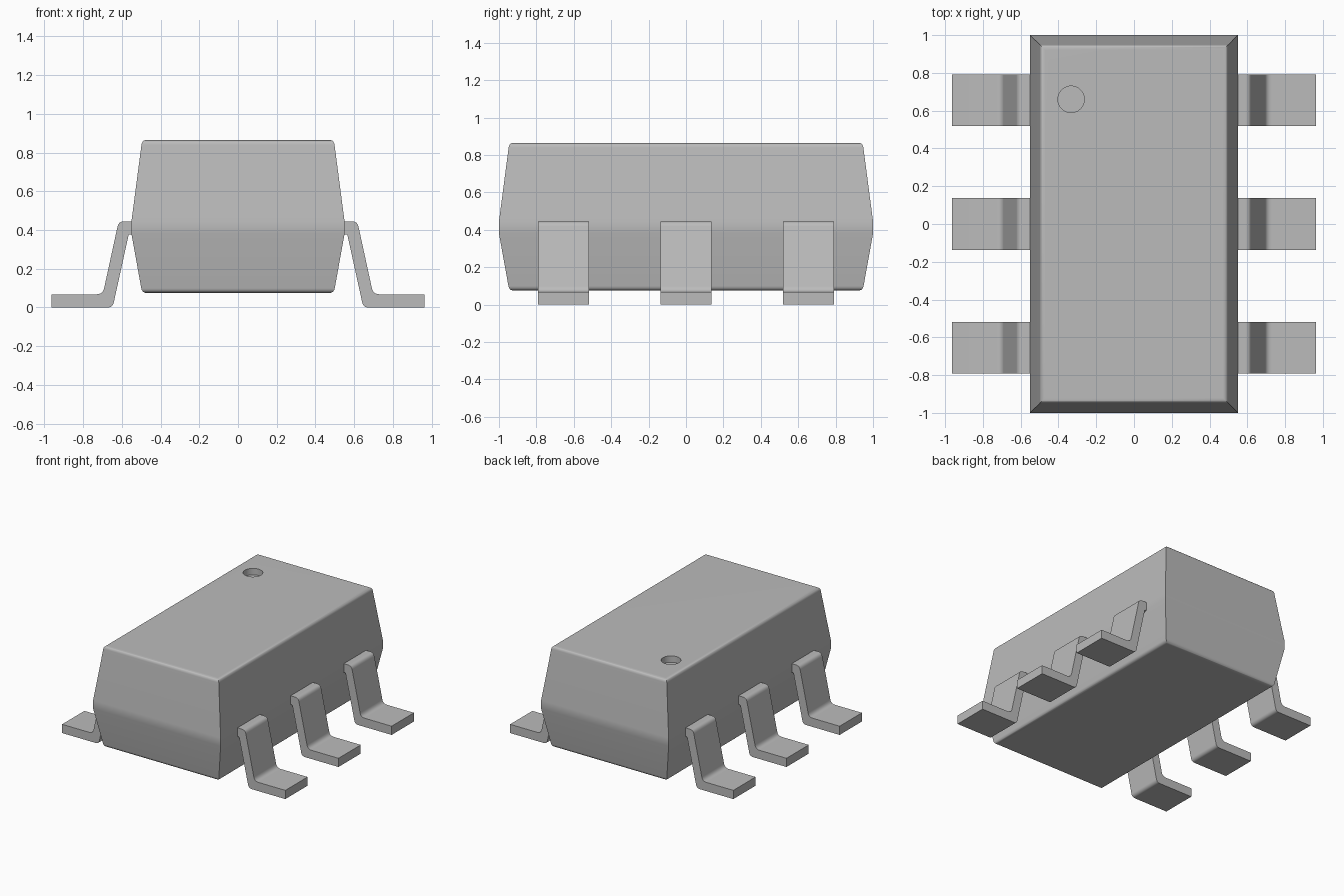
import bpy
import bmesh
from math import radians
from mathutils import Vector

cube = bpy.data.objects.get("Cube")
if cube:
    bpy.data.objects.remove(cube, do_unlink=True)

grey = bpy.data.materials.new("plain grey")
grey.use_nodes = True
colour = (0.5, 0.5, 0.5, 1)
grey.diffuse_color = colour
grey.node_tree.nodes["Principled BSDF"].inputs["Base Color"].default_value = colour


def rounded(corners, segments=5):
    """Turn (x, z, cut) corners into a path; cut is how far each corner is rounded back."""
    path = []
    for i, (x, z, cut) in enumerate(corners):
        here = Vector((x, z))
        if not cut:
            path.append(here)
            continue
        before = Vector(corners[i - 1][:2])
        after = Vector(corners[(i + 1) % len(corners)][:2])
        start = here + (before - here).normalized() * cut
        end = here + (after - here).normalized() * cut
        for k in range(segments + 1):
            t = k / segments
            path.append(start * (1 - t) ** 2 + here * 2 * t * (1 - t) + end * t ** 2)
    return path


def add_object(name, bm):
    bmesh.ops.recalc_face_normals(bm, faces=bm.faces)
    mesh = bpy.data.meshes.new(name)
    bm.to_mesh(mesh)
    bm.free()
    obj = bpy.data.objects.new(name, mesh)
    bpy.context.collection.objects.link(obj)
    mesh.materials.append(grey)
    return obj


def activate(obj):
    bpy.ops.object.select_all(action="DESELECT")
    obj.select_set(True)
    bpy.context.view_layer.objects.active = obj


def finish(obj):
    activate(obj)
    bpy.ops.object.shade_smooth_by_angle(angle=radians(32))
    mod = obj.modifiers.new("clean shading", "WEIGHTED_NORMAL")
    mod.keep_sharp = True


def bridge(bm, ring_a, ring_b):
    n = len(ring_a)
    for i in range(n):
        j = (i + 1) % n
        bm.faces.new((ring_a[i], ring_a[j], ring_b[j], ring_b[i]))


# Body: rectangular rings following a rounded, tapered side profile
HALF_X, HALF_Y, BOTTOM, TOP = 0.55, 1.0, 0.075, 0.865
side = rounded([(0.1, BOTTOM, 0), (0.055, BOTTOM, 0.025), (0, 0.38, 0),
                (0, 0.445, 0), (0.055, TOP, 0.025), (0.1, TOP, 0)])[1:-1]
bm = bmesh.new()
rings = []
for inset, z in side:
    x, y = HALF_X - inset, HALF_Y - inset
    rings.append([bm.verts.new(p) for p in
                  ((-x, -y, z), (x, -y, z), (x, y, z), (-x, y, z))])
for lower, upper in zip(rings, rings[1:]):
    bridge(bm, lower, upper)
bm.faces.new(rings[0])
bm.faces.new(rings[-1])
body = add_object("body", bm)

# Round marker dimple cut into the top
bm = bmesh.new()
bmesh.ops.create_cone(bm, cap_ends=True, segments=48, radius1=0.07, radius2=0.07, depth=0.1)
bmesh.ops.translate(bm, verts=bm.verts, vec=(-0.333, 0.66, TOP))
cutter = add_object("dimple_cutter", bm)
cutter.hide_render = True
cut = body.modifiers.new("dimple", "BOOLEAN")
cut.operation = "DIFFERENCE"
cut.solver = "EXACT"
cut.object = cutter
activate(body)
bpy.ops.object.modifier_apply(modifier=cut.name)
bpy.data.objects.remove(cutter, do_unlink=True)
finish(body)

# Legs: bent strip profile extruded along y, three on each side
leg_profile = rounded([(0.52, 0.445, 0), (0.616, 0.445, 0.028), (0.698, 0.068, 0.032),
                       (0.963, 0.068, 0), (0.963, 0, 0), (0.647, 0, 0.026),
                       (0.564, 0.378, 0.008), (0.52, 0.378, 0)])
LEG_HALF = 0.137
for side_name, sign in (("left", 1), ("right", -1)):
    for place, centre in (("front", -0.655), ("middle", 0), ("back", 0.655)):
        bm = bmesh.new()
        ends = [[bm.verts.new((sign * x, centre + dy, z)) for x, z in leg_profile]
                for dy in (-LEG_HALF, LEG_HALF)]
        bridge(bm, *ends)
        for end in ends:
            bm.faces.new(end)
        finish(add_object(f"{place}_{side_name}_leg", bm))
